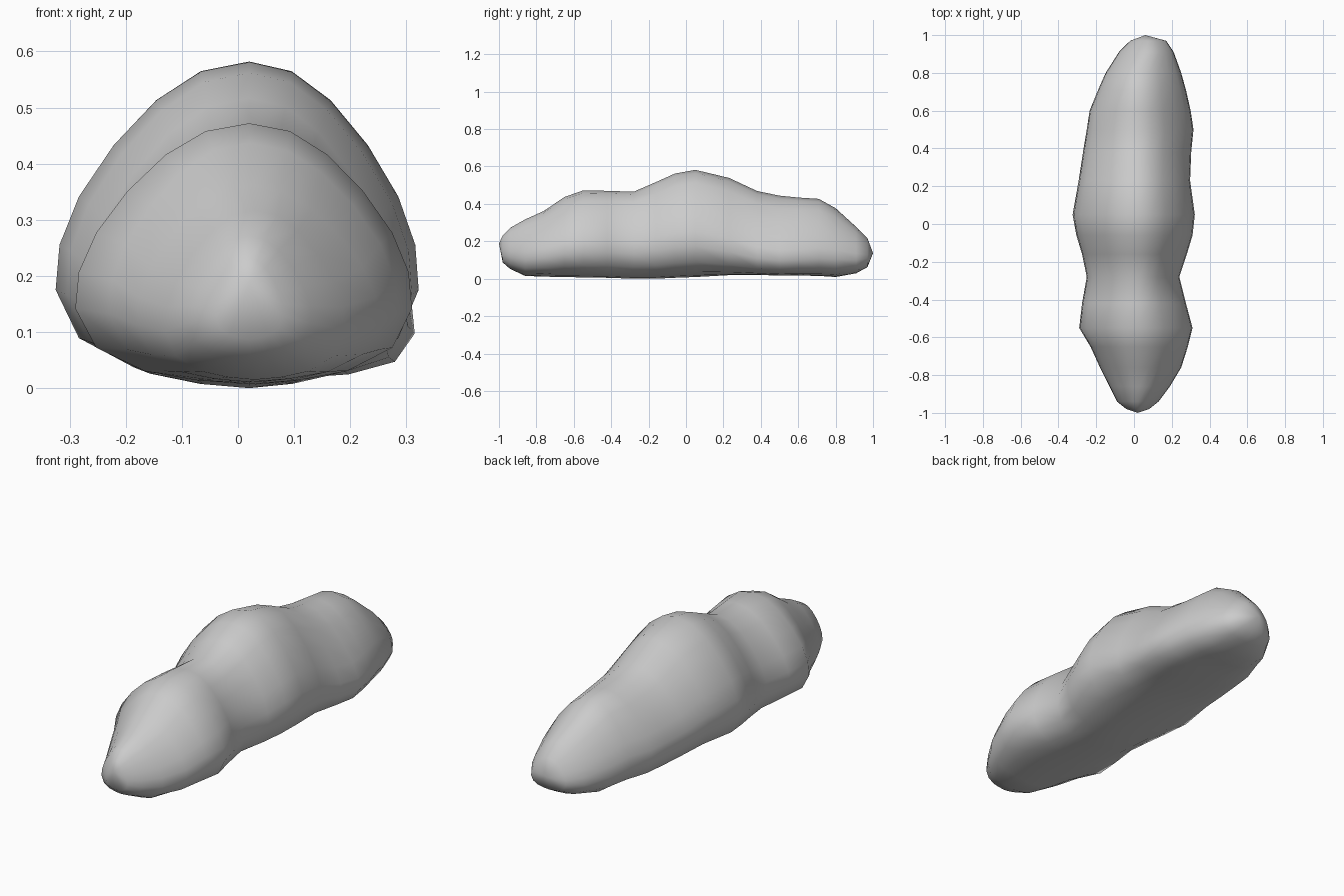
import bpy, bmesh

# Stations along y: y, x left, x right, z bottom, z top, lowering of right shoulder
stations = [
    (-0.98, -0.04, 0.08, 0.09, 0.235, 1.0),
    (-0.94, -0.09, 0.13, 0.055, 0.275, 1.0),
    (-0.86, -0.13, 0.19, 0.018, 0.32, 1.0),
    (-0.76, -0.18, 0.25, 0.014, 0.365, 1.0),
    (-0.65, -0.23, 0.285, 0.012, 0.44, 1.0),
    (-0.55, -0.29, 0.31, 0.01, 0.475, 1.0),
    (-0.42, -0.275, 0.275, 0.008, 0.473, 1.0),
    (-0.28, -0.25, 0.24, 0.003, 0.468, 1.0),
    (-0.16, -0.275, 0.28, 0.003, 0.52, 1.0),
    (-0.06, -0.305, 0.31, 0.008, 0.565, 1.0),
    (0.05, -0.325, 0.322, 0.012, 0.585, 1.0),
    (0.23, -0.293, 0.297, 0.022, 0.542, 1.15),
    (0.38, -0.27, 0.303, 0.023, 0.472, 1.3),
    (0.50, -0.25, 0.315, 0.02, 0.447, 1.35),
    (0.60, -0.235, 0.30, 0.02, 0.437, 1.3),
    (0.71, -0.19, 0.275, 0.018, 0.43, 1.2),
    (0.80, -0.15, 0.25, 0.012, 0.38, 1.1),
    (0.91, -0.08, 0.21, 0.032, 0.28, 1.0),
    (0.97, -0.02, 0.17, 0.065, 0.22, 1.0),
]

# Half cross-section, top to bottom (fraction of half width, fraction of height)
half = [(0, 1), (0.25, 0.97), (0.48, 0.88), (0.70, 0.74), (0.88, 0.58), (0.98, 0.43),
        (1, 0.29), (0.88, 0.14), (0.60, 0.05), (0.30, 0.015), (0, 0)]
section = half + [(-u, v) for u, v in half[-2:0:-1]]

bm = bmesh.new()
rings = []
for y, xl, xr, zb, zt, k in stations:
    xc = 0.02 if abs(y) < 0.85 else (xl + xr) / 2
    ring = []
    for u, v in section:
        x = xc + u * (xr - xc if u > 0 else xc - xl)
        h = v ** k if u > 0 else v
        ring.append(bm.verts.new((x, y, zb + h * (zt - zb))))
    rings.append(ring)

# Skin between stations
n = len(section)
for a, b in zip(rings, rings[1:]):
    for i in range(n):
        j = (i + 1) % n
        bm.faces.new((a[i], a[j], b[j], b[i]))

# Pointed end tips
for ring, tip in ((rings[0], (0.02, -1, 0.19)), (rings[-1], (0.06, 1, 0.14))):
    t = bm.verts.new(tip)
    for i in range(n):
        bm.faces.new((ring[i], ring[(i + 1) % n], t))

# Rest the lowest point on the floor
low = min(v.co.z for v in bm.verts)
for v in bm.verts:
    v.co.z -= low
bmesh.ops.recalc_face_normals(bm, faces=bm.faces)
for f in bm.faces:
    f.smooth = True

mesh = bpy.data.meshes.new("boulder")
bm.to_mesh(mesh)
bm.free()
bpy.context.collection.objects.link(bpy.data.objects.new("boulder", mesh))
